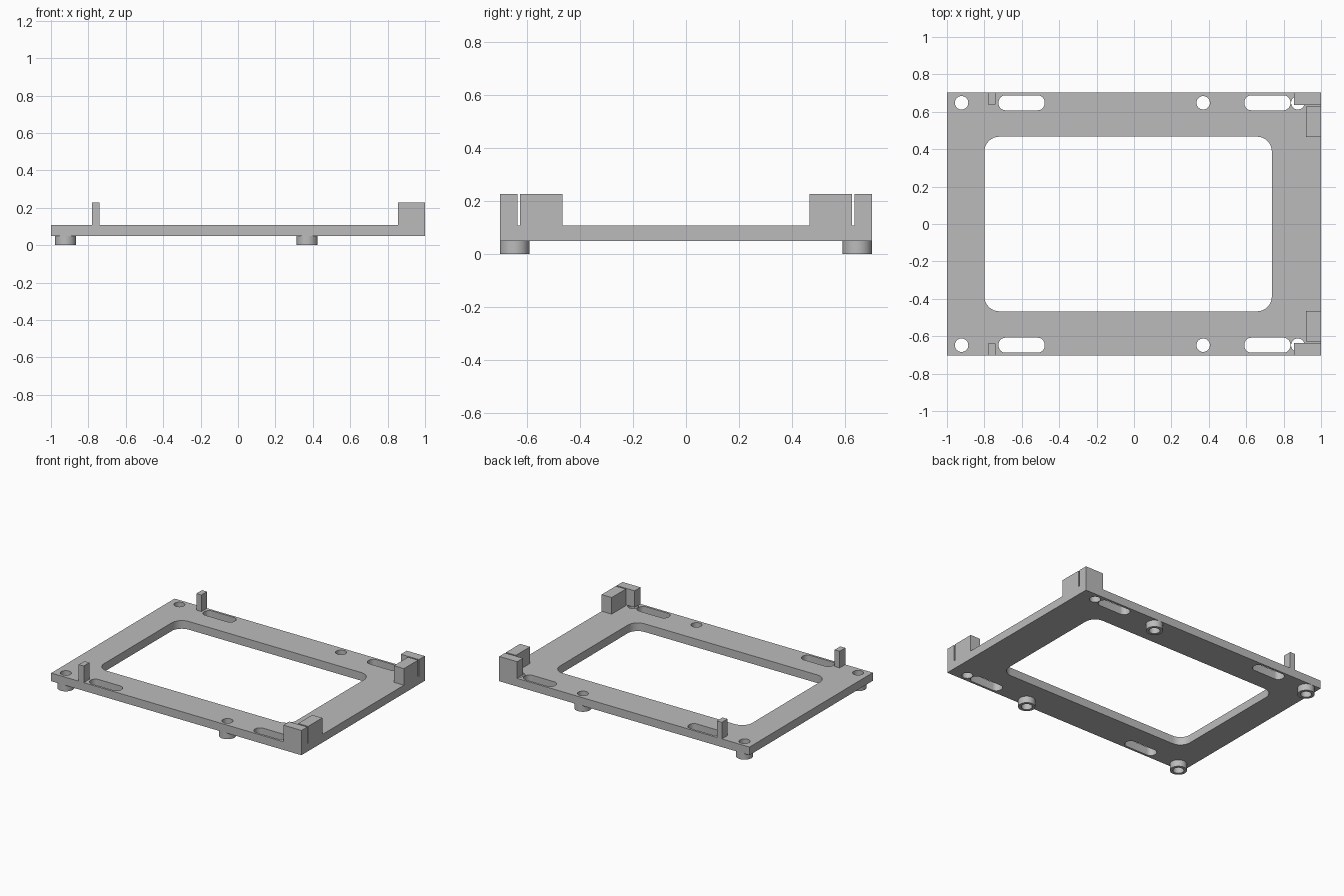
import bpy
import bmesh
from math import cos, sin, pi

cube = bpy.data.objects.get("Cube")
if cube:
    bpy.data.objects.remove(cube, do_unlink=True)

grey = bpy.data.materials.new("plain_grey")
grey.use_nodes = True
GREY = (0.5, 0.5, 0.5, 1)
grey.diffuse_color = GREY
grey.node_tree.nodes["Principled BSDF"].inputs["Base Color"].default_value = GREY

BOTTOM, TOP, CLIP_TOP = 0.048, 0.107, 0.227
HALF_Y = 0.704
HOLE_Y, HOLE_R, BOSS_R = 0.648, 0.036, 0.056


def rounded(x0, x1, y0, y1, r=0.0, steps=8):
    """Outline of a rectangle with rounded corners."""
    if r == 0:
        return [(x0, y0), (x1, y0), (x1, y1), (x0, y1)]
    corners = [(x1 - r, y1 - r), (x0 + r, y1 - r), (x0 + r, y0 + r), (x1 - r, y0 + r)]
    points = []
    for i, (cx, cy) in enumerate(corners):
        for k in range(steps + 1):
            a = (i + k / steps) * pi / 2
            points.append((cx + r * cos(a), cy + r * sin(a)))
    return points


def circle(cx, cy, r, n=36):
    return [(cx + r * cos(2 * pi * k / n), cy + r * sin(2 * pi * k / n)) for k in range(n)]


def extrude(name, outlines, z0, z1):
    """Solid from an outer outline and the holes inside it."""
    curve = bpy.data.curves.new(name, "CURVE")
    curve.dimensions = "2D"
    curve.fill_mode = "BOTH"
    curve.extrude = (z1 - z0) / 2
    for points in outlines:
        spline = curve.splines.new("POLY")
        spline.points.add(len(points) - 1)
        for p, (x, y) in zip(spline.points, points):
            p.co = (x, y, 0, 1)
        spline.use_cyclic_u = True
    temp = bpy.data.objects.new(name + "_outline", curve)
    bpy.context.collection.objects.link(temp)
    bpy.context.view_layer.update()
    mesh = bpy.data.meshes.new_from_object(
        temp.evaluated_get(bpy.context.evaluated_depsgraph_get()))
    bpy.data.objects.remove(temp, do_unlink=True)

    bm = bmesh.new()
    bm.from_mesh(mesh)
    bmesh.ops.remove_doubles(bm, verts=bm.verts, dist=0.0001)
    bmesh.ops.translate(bm, verts=bm.verts, vec=(0, 0, (z0 + z1) / 2))
    bmesh.ops.recalc_face_normals(bm, faces=bm.faces)
    bm.to_mesh(mesh)
    bm.free()
    mesh.materials.clear()
    mesh.materials.append(grey)
    mesh.name = name
    obj = bpy.data.objects.new(name, mesh)
    bpy.context.collection.objects.link(obj)
    bpy.ops.object.select_all(action="DESELECT")
    obj.select_set(True)
    bpy.context.view_layer.objects.active = obj
    bpy.ops.object.shade_smooth_by_angle(angle=pi / 6)
    return obj


def side_box(name, x0, x1, y0, y1, s):
    ys = sorted((s * y0, s * y1))
    extrude(name, [rounded(x0, x1, *ys)], TOP, CLIP_TOP)


# Frame plate with window, slots and screw holes
outlines = [rounded(-1, 1, -HALF_Y, HALF_Y), rounded(-0.8, 0.737, -0.467, 0.467, 0.08)]
for s in (-1, 1):
    for x0 in (-0.724, 0.59):
        ys = sorted((s * 0.608, s * 0.688))
        outlines.append(rounded(x0, x0 + 0.246, *ys, 0.037))
    for x in (-0.922, 0.37, 0.876):
        outlines.append(circle(x, s * HOLE_Y, HOLE_R))
extrude("frame_plate", outlines, BOTTOM, TOP)

for s, side in ((-1, "front"), (1, "back")):
    # Hollow feet under the screw holes
    for x, end in ((-0.922, "right"), (0.37, "left")):
        extrude(f"{side}_{end}_foot",
                [circle(x, s * HOLE_Y, BOSS_R), circle(x, s * HOLE_Y, HOLE_R)], 0, BOTTOM)
    # Upright post and the two corner blocks, split by a narrow slit
    side_box(f"{side}_post", -0.78, -0.74, 0.64, HALF_Y, s)
    side_box(f"{side}_corner_outer_block", 0.856, 1, 0.637, HALF_Y, s)
    side_box(f"{side}_corner_inner_block", 0.92, 1, 0.466, 0.627, s)
